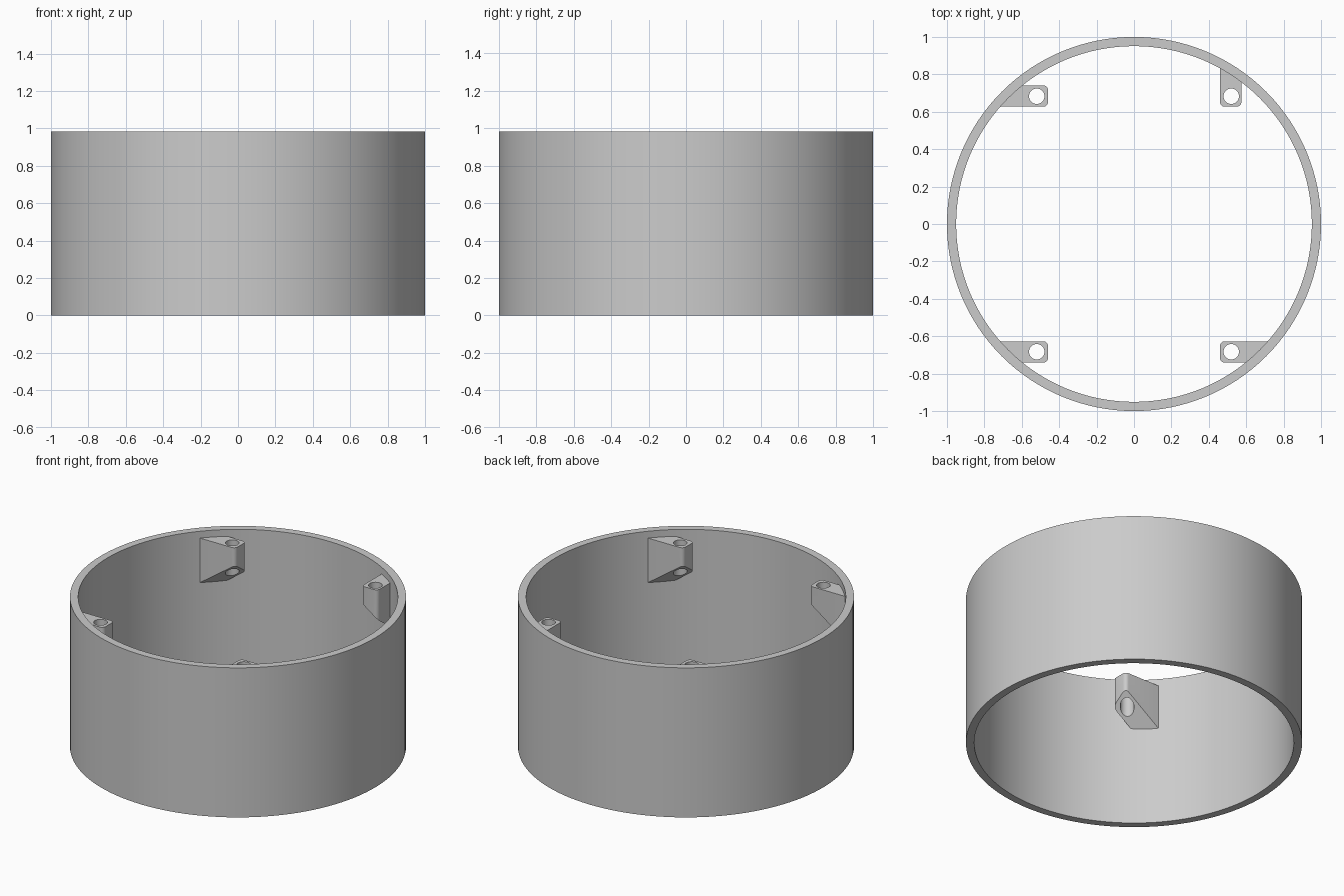
import bpy, bmesh, math
from mathutils import Vector

cube = bpy.data.objects.get("Cube")
if cube:
    bpy.data.objects.remove(cube, do_unlink=True)

HEIGHT, OUTER, INNER = 0.982, 1.0, 0.951
LUG_TOP = 0.937

grey = bpy.data.materials.new("light_grey")
grey.use_nodes = True
grey.diffuse_color = (0.6, 0.6, 0.6, 1)
grey.node_tree.nodes["Principled BSDF"].inputs["Base Color"].default_value = (0.6, 0.6, 0.6, 1)


def finish(name, bm):
    bmesh.ops.recalc_face_normals(bm, faces=bm.faces)
    mesh = bpy.data.meshes.new(name)
    bm.to_mesh(mesh)
    bm.free()
    mesh.materials.append(grey)
    obj = bpy.data.objects.new(name, mesh)
    bpy.context.collection.objects.link(obj)
    bpy.ops.object.select_all(action="DESELECT")
    obj.select_set(True)
    bpy.context.view_layer.objects.active = obj
    bpy.ops.object.shade_smooth_by_angle(angle=math.radians(30))


def arc(cx, cy, r, start, end, steps):
    angles = [math.radians(start + (end - start) * i / steps) for i in range(steps + 1)]
    return [(cx + r * math.cos(a), cy + r * math.sin(a)) for a in angles]


def add_loop(bm, points):
    verts = [bm.verts.new((x, y, LUG_TOP)) for x, y in points]
    return [bm.edges.new((v, verts[i - 1])) for i, v in enumerate(verts)]


# Open ring wall: a rectangular section spun around z
bm = bmesh.new()
section = [bm.verts.new((r, 0, z)) for r, z in
           ((INNER, 0), (OUTER, 0), (OUTER, HEIGHT), (INNER, HEIGHT))]
edges = [bm.edges.new((v, section[i - 1])) for i, v in enumerate(section)]
bmesh.ops.spin(bm, geom=section + edges, cent=(0, 0, 0), axis=(0, 0, 1),
               angle=math.tau, steps=128, use_merge=True)
bmesh.ops.remove_doubles(bm, verts=bm.verts, dist=0.0001)
finish("ring_wall", bm)


# Screw lug: rounded tip, back following the wall, 45 degree underside, through hole
def lug(name, sx, sy, along_y=False):
    tip, low, high, r = 0.46, 0.627, 0.741, 0.025
    back = INNER + 0.002
    a0, a1 = (math.degrees(math.asin(y / back)) for y in (low, high))
    outline = (arc(0, 0, back, a0, a1, 6)
               + arc(tip + r, high - r, r, 90, 180, 6)
               + arc(tip + r, low + r, r, 180, 270, 6))
    hole = arc(0.52, 0.683, 0.041, 0, 360, 32)[:-1]
    if along_y:
        # Swap the axes about the hole's diagonal so the lug reaches back
        shift = low - tip
        outline = [(y - shift, x + shift) for x, y in outline]
        # Refit the back end to the wall
        outline[:7] = [(x, math.sqrt(back ** 2 - x ** 2)) for x, y in outline[:7]]
    bm = bmesh.new()
    loops = add_loop(bm, outline) + add_loop(bm, hole)
    bmesh.ops.triangle_fill(bm, edges=loops, use_beauty=True, normal=(0, 0, 1))
    result = bmesh.ops.extrude_face_region(bm, geom=bm.faces[:], use_keep_orig=True)
    for v in result["geom"]:
        if isinstance(v, bmesh.types.BMVert):
            v.co.z -= (v.co.x + v.co.y) / math.sqrt(2) - 0.657
    for v in bm.verts:
        v.co = Vector((v.co.x * sx, v.co.y * sy, v.co.z))
    finish(name, bm)


lug("front_right_lug", -1, -1)
lug("front_left_lug", 1, -1)
lug("back_right_lug", -1, 1)
lug("back_left_lug", 1, 1, along_y=True)
